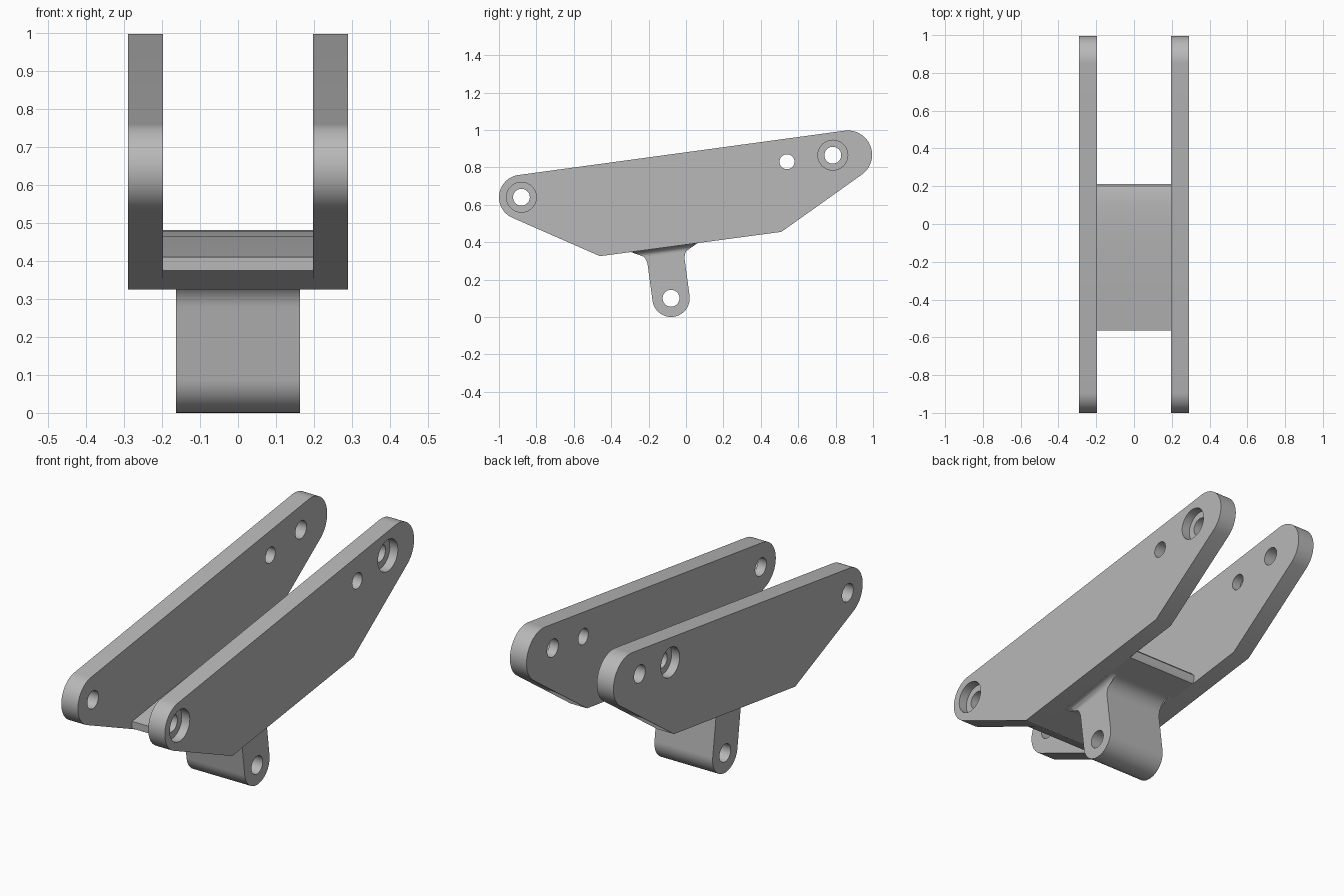
import bpy
import bmesh
from math import sin, cos, pi, sqrt, radians
from mathutils import Vector
from mathutils.geometry import convex_hull_2d

cube = bpy.data.objects.get("Cube")
if cube:
    bpy.data.objects.remove(cube)

steel = bpy.data.materials.new("grey_steel")
steel.use_nodes = True
GREY = (0.48, 0.48, 0.48, 1)
steel.diffuse_color = GREY
steel.node_tree.nodes["Principled BSDF"].inputs["Base Color"].default_value = GREY


def arc(cy, cz, r, start, end, steps):
    return [(cy + r * cos(start + (end - start) * i / steps),
             cz + r * sin(start + (end - start) * i / steps)) for i in range(steps + 1)]


def add_object(name, bm):
    bmesh.ops.remove_doubles(bm, verts=bm.verts, dist=1e-5)
    bmesh.ops.recalc_face_normals(bm, faces=bm.faces)
    mesh = bpy.data.meshes.new(name)
    bm.to_mesh(mesh)
    bm.free()
    mesh.materials.append(steel)
    obj = bpy.data.objects.new(name, mesh)
    bpy.context.collection.objects.link(obj)
    return obj


def prism(name, outline, x0, x1):
    """Extrude a (y, z) outline from x0 to x1."""
    bm = bmesh.new()
    face = bm.faces.new([bm.verts.new((x0, y, z)) for y, z in outline])
    made = bmesh.ops.extrude_face_region(bm, geom=[face])["geom"]
    bmesh.ops.translate(bm, vec=(x1 - x0, 0, 0),
                        verts=[v for v in made if isinstance(v, bmesh.types.BMVert)])
    return add_object(name, bm)


def drill(obj, y, z, r, x0, x1):
    """Cut a round hole along x."""
    cutter = prism("hole_cutter", arc(y, z, r, 0, 2 * pi, 40)[:-1], x0, x1)
    cutter.hide_render = True
    mod = obj.modifiers.new("hole", "BOOLEAN")
    mod.operation = "DIFFERENCE"
    mod.solver = "EXACT"
    mod.object = cutter
    select(obj)
    bpy.ops.object.modifier_apply(modifier=mod.name)
    bpy.data.objects.remove(cutter)


def select(obj):
    bpy.ops.object.select_all(action="DESELECT")
    obj.select_set(True)
    bpy.context.view_layer.objects.active = obj


def smooth(obj):
    select(obj)
    bpy.ops.object.shade_smooth_by_angle(angle=radians(30))


INNER, OUTER = 0.197, 0.29
MID = 0.245
FRONT_HOLE, BACK_HOLE, SMALL_HOLE = (-0.88, 0.64), (0.785, 0.865), (0.54, 0.83)

# Side plates: hull of two rounded ends and two lower corners
pts = arc(-0.88, 0.64, 0.12, 0, 2 * pi, 64) + arc(0.865, 0.867, 0.13, 0, 2 * pi, 64)
pts += [(-0.46, 0.325), (0.51, 0.455)]
hull = [pts[i] for i in convex_hull_2d([Vector(p) for p in pts])]

for name, side, bored in (("left_plate", 1, (FRONT_HOLE, BACK_HOLE)),
                          ("right_plate", -1, (SMALL_HOLE,))):
    plate = prism(name, hull, side * INNER, side * OUTER)
    for hole, r in ((FRONT_HOLE, 0.045), (BACK_HOLE, 0.045), (SMALL_HOLE, 0.04)):
        drill(plate, *hole, r, side * 0.1, side * 0.4)
    for hole in bored:
        drill(plate, *hole, 0.08 if side > 0 else 0.075, side * MID, side * 0.4)
    smooth(plate)

# Cross web joining the plates
web = [(-0.46, 0.325), (0.205, 0.414), (0.212, 0.43), (0.212, 0.458), (0.2, 0.472),
       (0.17, 0.479), (0.1, 0.481), (0, 0.477), (-0.15, 0.465), (-0.35, 0.44),
       (-0.565, 0.41), (-0.565, 0.374)]
smooth(prism("cross_web", web, -INNER, INNER))

# Foot, drawn in a frame tilted with the underside of the web
PIVOT = (-0.08, 0.1)
UY, UZ = 0.991, 0.133
HEIGHT, R_FOOT, R_FILLET, HALF = 0.2735, 0.1, 0.08, 0.163


def tilt(a, b):
    return PIVOT[0] + a * UY - b * UZ, PIVOT[1] + a * UZ + b * UY


outline = arc(0, 0, R_FOOT, pi, 2 * pi, 32)
outline += arc(R_FOOT + R_FILLET, HEIGHT - R_FILLET, R_FILLET, pi, pi / 2, 12)
outline += [(0.17, HEIGHT + 0.015), (-0.17, HEIGHT + 0.015)]
outline += arc(-R_FOOT - R_FILLET, HEIGHT - R_FILLET, R_FILLET, pi / 2, 0, 12)
foot = prism("foot", [tilt(a, b) for a, b in outline], -HALF, HALF)
drill(foot, *PIVOT, 0.045, -0.4, 0.4)
smooth(foot)

# Concave fillets between the foot's sides and the web
R_SIDE = 0.034
for name, side in (("left_foot_fillet", 1), ("right_foot_fillet", -1)):
    bm = bmesh.new()
    rows = []
    for i in range(9):
        t = pi / 2 * i / 8
        depth = R_SIDE * (1 - sin(t))
        half = R_FOOT + R_FILLET - sqrt(R_FILLET ** 2 - (R_FILLET - depth) ** 2)
        x = side * (HALF + R_SIDE * (1 - cos(t)))
        rows.append([bm.verts.new((x, *tilt(a, HEIGHT - depth))) for a in (-half, half)])
    for low, high in zip(rows, rows[1:]):
        bm.faces.new((low[0], low[1], high[1], high[0]))
    wide = R_FOOT + R_FILLET
    corner = [bm.verts.new((side * HALF, *tilt(a, HEIGHT))) for a in (-wide, wide)]
    bm.faces.new((rows[-1][0], rows[-1][1], corner[1], corner[0]))
    bm.faces.new((rows[0][0], rows[0][1], corner[1], corner[0]))
    for end in (0, 1):
        for low, high in zip(rows, rows[1:]):
            bm.faces.new((low[end], high[end], corner[end]))
    smooth(add_object(name, bm))
